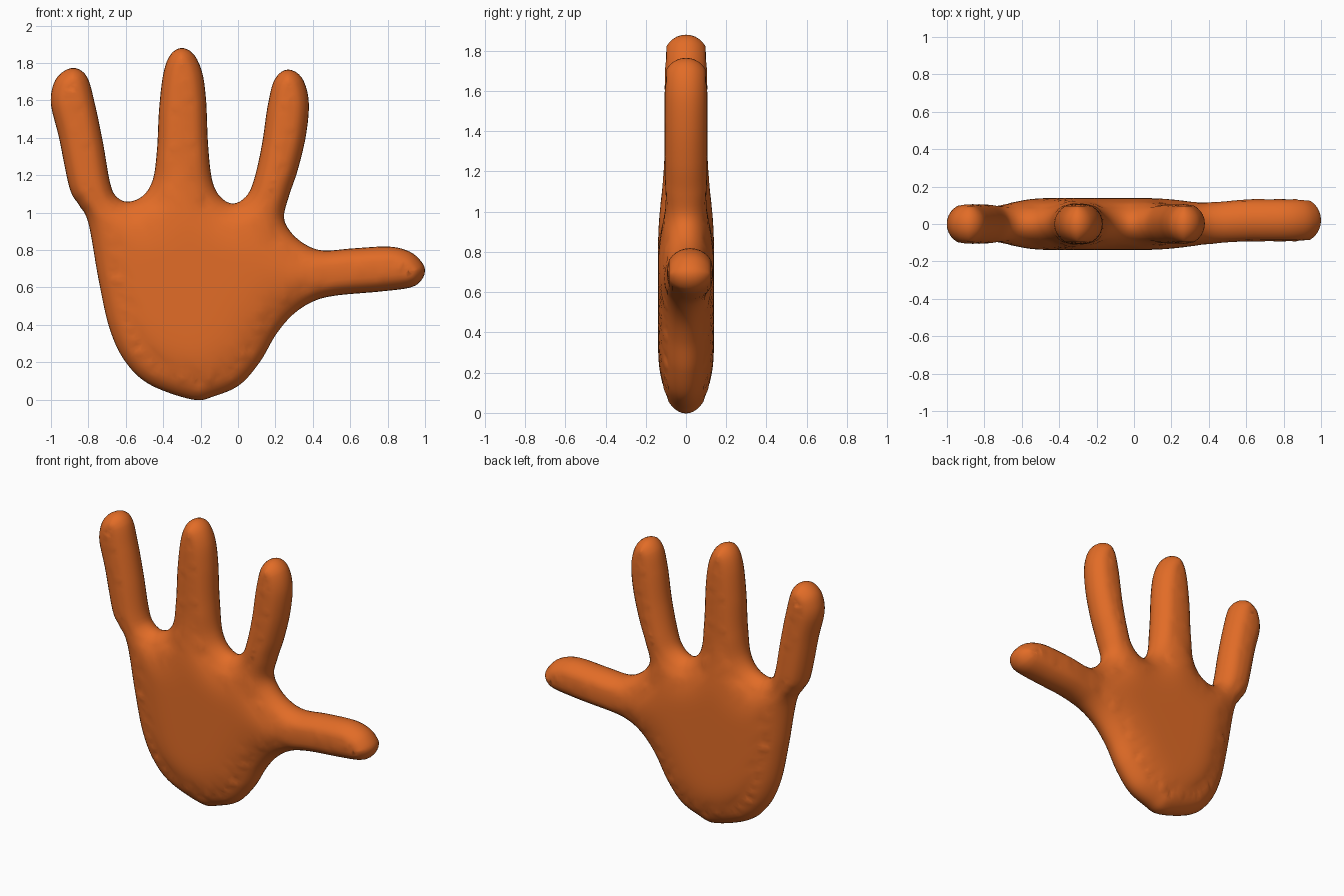
import bpy, bmesh, math
from mathutils import Vector, kdtree
from mathutils.geometry import delaunay_2d_cdt

if "Cube" in bpy.data.objects:
    bpy.data.objects.remove(bpy.data.objects["Cube"])

# Outline of the hand in x, z, part by part
heel_left = [(-.24, 0), (-.47, .08), (-.60, .20), (-.685, .375), (-.745, .64), (-.80, .945)]
little_finger = [(-.85, 1.04), (-.90, 1.13), (-.957, 1.40), (-1.0, 1.58), (-.985, 1.69),
                 (-.94, 1.75), (-.872, 1.773), (-.807, 1.725), (-.765, 1.58), (-.722, 1.374),
                 (-.684, 1.16), (-.65, 1.085)]
middle_finger = [(-.588, 1.058), (-.508, 1.09), (-.455, 1.177), (-.433, 1.337), (-.422, 1.55),
                 (-.40, 1.738), (-.364, 1.84), (-.305, 1.88), (-.24, 1.85), (-.193, 1.754),
                 (-.171, 1.604), (-.16, 1.364), (-.139, 1.177), (-.096, 1.086)]
index_finger = [(-.027, 1.048), (.043, 1.086), (.086, 1.177), (.128, 1.364), (.16, 1.578),
                (.198, 1.715), (.267, 1.765), (.342, 1.72), (.378, 1.594), (.364, 1.417),
                (.32, 1.23), (.273, 1.09), (.246, .973), (.289, .888)]
thumb = [(.37, .824), (.46, .797), (.62, .809), (.81, .818), (.92, .79), (.98, .738), (1.0, .69),
         (.979, .636), (.92, .599), (.76, .578), (.52, .556), (.40, .524)]
heel_right = [(.294, .455), (.203, .348), (.118, .203), (.01, .08), (-.123, .02)]
control = [Vector(p) for p in
           reversed(heel_left + little_finger + middle_finger + index_finger + thumb + heel_right)]


def catmull(a, b, c, d, t):
    return 0.5 * (2 * b + (c - a) * t + (2 * a - 5 * b + 4 * c - d) * t * t
                  + (3 * b - a - 3 * c + d) * t ** 3)


def smoothstep(lo, hi, v):
    t = max(0.0, min(1.0, (v - lo) / (hi - lo)))
    return t * t * (3 - 2 * t)


# Smooth closed curve, dense for distances and every tenth point for the mesh
n = len(control)
dense = []
for i in range(n):
    a, b, c, d = (control[(i + k) % n] for k in (-1, 0, 1, 2))
    steps = 10 * max(2, round((c - b).length / 0.02))
    dense += [catmull(a, b, c, d, s / steps) for s in range(steps)]
rim = dense[::10]

tree = kdtree.KDTree(len(dense))
for i, p in enumerate(dense):
    tree.insert((p.x, p.y, 0), i)
tree.balance()


def edge_distance(p):
    return tree.find((p.x, p.y, 0))[2]


# Points inside: offset rings along the rim, then a regular grid
points = list(rim)
m = len(rim)
for ring in (.003, .01, .022, .038, .058, .08, .103):
    for i in range(m):
        t = (rim[(i + 1) % m] - rim[i - 1]).normalized()
        p = rim[i] + Vector((-t.y, t.x)) * ring
        if edge_distance(p) > ring * 0.98:
            points.append(p)
for i in range(-33, 34):
    for j in range(0, 64):
        p = Vector((i * .03, j * .03))
        if edge_distance(p) > .12:
            points.append(p)

flat, _, tris, *_ = delaunay_2d_cdt(points, [], [list(range(m))], 1, 1e-5)
dist = [edge_distance(p) for p in flat]


# Rounded thickness, broad over the palm and tubular along the fingers
def half_thickness(p, d):
    palm = 1 - smoothstep(.48, .76, (p - Vector((-.27, .55))).length)
    radius = .115 + .155 * palm
    full = .112 + .027 * palm + .008 * smoothstep(.3, .6, p.x)
    return full * math.sqrt(1 - (1 - min(d / radius, 1)) ** 2)


height = [half_thickness(p, d) for p, d in zip(flat, dist)]
near = [set() for _ in flat]
for f in tris:
    for k in f:
        near[k].update(f)
for _ in range(6):
    height = [sum(height[k] for k in near[i]) / len(near[i])
              if dist[i] > .07 and near[i] else h for i, h in enumerate(height)]

# Front and back skins sharing the rim
bm = bmesh.new()
front, back = {}, {}
for i, p in enumerate(flat):
    if not near[i]:
        continue
    y = .02 * smoothstep(.3, .65, p.x)
    if dist[i] < .001:
        front[i] = back[i] = bm.verts.new((p.x, y, p.y))
    else:
        front[i] = bm.verts.new((p.x, y - height[i], p.y))
        back[i] = bm.verts.new((p.x, y + height[i], p.y))
for f in tris:
    for skin, order in ((front, f), (back, f[::-1])):
        corners = [skin[k] for k in order]
        if not bm.faces.get(corners):
            bm.faces.new(corners).smooth = True
bmesh.ops.recalc_face_normals(bm, faces=bm.faces[:])

mesh = bpy.data.meshes.new("hand")
bm.to_mesh(mesh)
bm.free()
hand = bpy.data.objects.new("hand", mesh)
bpy.context.collection.objects.link(hand)
orange = bpy.data.materials.new("orange")
orange.diffuse_color = (.76, .15, .02, 1)
orange.use_nodes = True
orange.node_tree.nodes["Principled BSDF"].inputs["Base Color"].default_value = orange.diffuse_color
mesh.materials.append(orange)
